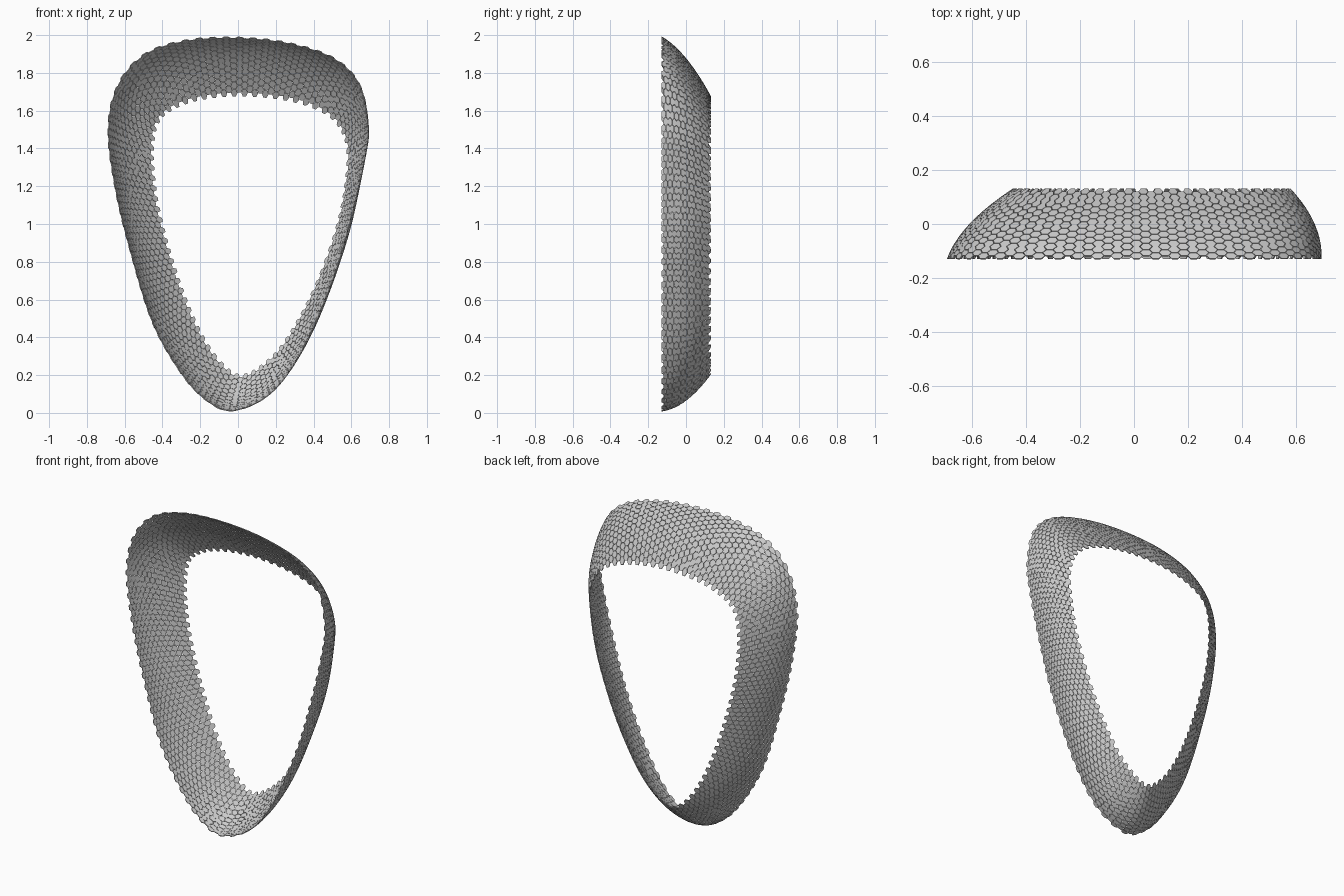
import bpy
import bmesh
import math
from mathutils import Vector

default_cube = bpy.data.objects.get("Cube")
if default_cube:
    bpy.data.objects.remove(default_cube, do_unlink=True)

# Matching rim points (x, z): wide front rim and narrow back rim, from the bottom up the left side
FRONT_RIM = [(-.03, .01), (.17, .1), (.33, .32), (.49, .68), (.59, 1.01),
             (.67, 1.34), (.69, 1.52), (.645, 1.74), (.51, 1.88), (.275, 1.96),
             (0, 1.99), (-.28, 1.975), (-.5, 1.9), (-.64, 1.735), (-.69, 1.5),
             (-.65, 1.18), (-.57, .85), (-.455, .48), (-.31, .22), (-.175, .07)]
BACK_RIM = [(.02, .205), (.13, .26), (.25, .39), (.4, .66), (.52, .99),
            (.57, 1.25), (.57, 1.42), (.51, 1.54), (.39, 1.615), (.21, 1.66),
            (0, 1.675), (-.2, 1.655), (-.34, 1.605), (-.42, 1.53), (-.445, 1.38),
            (-.425, 1.14), (-.36, .87), (-.265, .59), (-.165, .38), (-.065, .25)]
HALF_DEPTH = 0.13
BULGE = 0.042
COLUMNS = 150
ROWS = 11
PANEL_FILL = 0.94
THICKNESS = 0.005


def closed_spline(points, t):
    """Smooth closed curve through the points, t counted in points."""
    n = len(points)
    k = math.floor(t)
    f = t - k
    a, b, c, d = (Vector(points[(k + j) % n]) for j in (-1, 0, 1, 2))
    return b + 0.5 * f * (c - a + f * (2 * a - 5 * b + 4 * c - d
                                       + f * (3 * (b - c) + d - a)))


def middle(t):
    return (closed_spline(FRONT_RIM, t) + closed_spline(BACK_RIM, t)) / 2


# Arc length table so that the panels are spaced evenly round the ring
steps = len(FRONT_RIM) * 20
lengths = [0.0]
for i in range(steps):
    lengths.append(lengths[-1] + (middle((i + 1) / 20) - middle(i / 20)).length)


def even_parameter(u):
    target = (u % 1.0) * lengths[-1]
    i = next(j for j in range(steps) if lengths[j + 1] >= target)
    return (i + (target - lengths[i]) / (lengths[i + 1] - lengths[i])) / 20


def surface(u, v):
    """Point on the bulging band: u round the ring, v from front to back."""
    t = even_parameter(u)
    front, back = closed_spline(FRONT_RIM, t), closed_spline(BACK_RIM, t)
    flat = front.lerp(back, v) + (front - back).normalized() * BULGE * 4 * v * (1 - v)
    return Vector((flat.x, HALF_DEPTH * (2 * v - 1), flat.y))


# Hexagonal panels in staggered columns
bm = bmesh.new()
row_step = 1 / (ROWS + 0.5)
radius_u = 2 / (3 * COLUMNS)
for column in range(COLUMNS):
    for row in range(ROWS):
        u = column / COLUMNS
        v = (row + 0.5 + 0.5 * (column % 2)) * row_step
        corners = []
        for k in range(6):
            angle = k * math.pi / 3
            du = radius_u * math.cos(angle)
            dv = row_step * math.sin(angle) / math.sqrt(3)
            corners.append(surface(u + du, v + dv))
        centre = sum(corners, Vector()) / 6
        bm.faces.new([bm.verts.new(centre.lerp(p, PANEL_FILL)) for p in corners])
bm.normal_update()

mesh = bpy.data.meshes.new("hexagon_panel_ring")
bm.to_mesh(mesh)
bm.free()
ring = bpy.data.objects.new("hexagon_panel_ring", mesh)
bpy.context.collection.objects.link(ring)

# Thin plate thickness
plate = ring.modifiers.new("plate_thickness", 'SOLIDIFY')
plate.thickness = THICKNESS
plate.offset = 0
